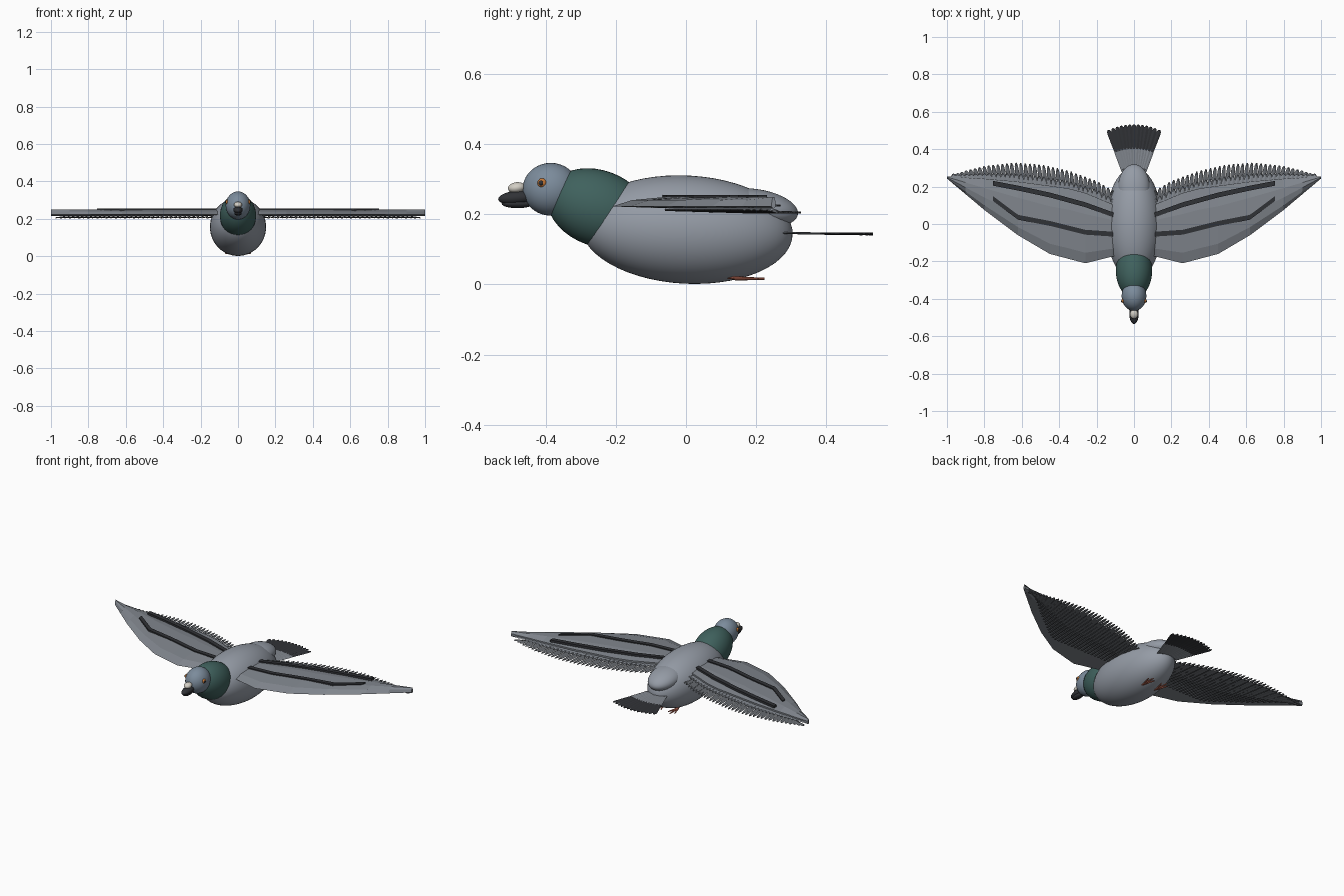
import bpy, bmesh, math
from mathutils import Vector, Matrix

if "Cube" in bpy.data.objects:
    bpy.data.objects.remove(bpy.data.objects["Cube"])


def mat(name, r, g, b):
    m = bpy.data.materials.new(name)
    m.diffuse_color = (r, g, b, 1)
    m.use_nodes = True
    m.node_tree.nodes["Principled BSDF"].inputs["Base Color"].default_value = m.diffuse_color
    return m


GREY = mat("body_grey", .30, .33, .38)
HEAD = mat("head_grey", .20, .26, .33)
NECK = mat("neck_green", .05, .12, .11)
WING = mat("wing_grey", .22, .24, .27)
QUILL = mat("feather_grey", .13, .14, .155)
DARK = mat("dark_band", .03, .032, .037)
CERE = mat("cere_pale", .65, .62, .56)
IRIS = mat("iris_orange", .6, .2, .04)
FOOT = mat("foot_red", .55, .16, .10)


def finish(bm, name, m, smooth=True, mirror=False):
    bmesh.ops.recalc_face_normals(bm, faces=bm.faces)
    me = bpy.data.meshes.new(name)
    bm.to_mesh(me)
    bm.free()
    for p in me.polygons:
        p.use_smooth = smooth
    me.materials.append(m)
    ob = bpy.data.objects.new(name, me)
    bpy.context.collection.objects.link(ob)
    if mirror:
        mod = ob.modifiers.new("mirror", 'MIRROR')
        mod.use_bisect_axis[0] = False
        mod.use_mirror_merge = False
    return ob


def ellipsoid(name, loc, size, m, tilt=0, mirror=False, seg=40):
    bm = bmesh.new()
    mx = (Matrix.Translation(loc) @ Matrix.Rotation(math.radians(tilt), 4, 'X')
          @ Matrix.Diagonal((*size, 1)) @ Matrix.Rotation(math.pi / 2, 4, 'X'))
    bmesh.ops.create_uvsphere(bm, u_segments=seg, v_segments=seg // 2, radius=1, matrix=mx)
    return finish(bm, name, m, True, mirror)


def table(pts, x):
    """Linear interpolation through (x, y) pairs."""
    for (x0, y0), (x1, y1) in zip(pts, pts[1:]):
        if x <= x1:
            return y0 + (y1 - y0) * (x - x0) / (x1 - x0)
    return pts[-1][1]


def feather(bm, root, tip, w, thick=.004, w0=.6):
    """Thin round-tipped vane with a raised shaft."""
    root, tip = Vector(root), Vector(tip)
    d = tip - root
    side = Vector((d.y, -d.x, 0)).normalized()
    up = Vector((0, 0, thick))
    rows = []
    for t, k in ((0, w0), (.4, .9), (.85, 1), (.95, .75), (1, .3)):
        c = root + d * t
        rows.append([bm.verts.new(p) for p in
                     (c - side * w * k, c + up * .7, c + side * w * k, c - up * .7)])
    for a, b in zip(rows, rows[1:]):
        for i in range(4):
            bm.faces.new((a[i], a[(i + 1) % 4], b[(i + 1) % 4], b[i]))
    bm.faces.new(rows[0])
    bm.faces.new(rows[-1])


# Body, rump, neck and head
ellipsoid("body", (0, .002, .156), (.15, .302, .154), GREY, -3, seg=56)
ellipsoid("rump", (0, .195, .217), (.085, .125, .055), GREY, -8)
ellipsoid("neck", (0, -.25, .217), (.097, .15, .108), NECK, -20)
ellipsoid("head", (0, -.385, .271), (.066, .08, .075), HEAD)

# Beak, cere and eyes
ellipsoid("upper_beak", (0, -.48, .247), (.025, .055, .02), DARK, 5, seg=24)
ellipsoid("lower_beak", (0, -.48, .23), (.02, .045, .013), DARK, 0, seg=24)
ellipsoid("cere", (0, -.482, .275), (.022, .025, .016), CERE, 8, seg=24)
ellipsoid("iris", (.058, -.41, .289), (.009, .013, .013), IRIS, 0, True, 20)
ellipsoid("pupil", (.065, -.413, .289), (.005, .007, .007), DARK, 0, True, 16)

# Wing panel: lens-like cross-section swept along the span
LEAD = [(.05, -.16), (.12, -.175), (.26, -.21), (.45, -.16), (.62, -.06), (.8, .075), (1, .243)]
TRAIL = [(.05, .07), (.2, .15), (.35, .19), (.6, .225), (.8, .242), (1, .255)]
TIPS = [(.1, .17), (.2, .23), (.35, .285), (.5, .318), (.64, .328), (.8, .31), (.9, .285), (1, .25)]
bm = bmesh.new()
rows = []
for x in (.05, .12, .26, .35, .45, .62, .8, .9, 1):
    a, b = table(LEAD, x), table(TRAIL, x)
    prof = ((0, .222), (.15, .240), (.4, .249), (.7, .249), (1, .236), (1, .222), (.5, .216))
    rows.append([bm.verts.new((x, a + (b - a) * t, z)) for t, z in prof])
for a, b in zip(rows, rows[1:]):
    for i in range(7):
        bm.faces.new((a[i], a[(i + 1) % 7], b[(i + 1) % 7], b[i]))
bm.faces.new(rows[0])
bm.faces.new(rows[-1])
finish(bm, "wing_panel", WING, False, True)

# Flight feathers under the panel, covert feathers closer in
bm, cov = bmesh.new(), bmesh.new()
n = 36
for i in range(n):
    x = .115 + (.975 - .115) * i / (n - 1)
    y = table(TIPS, x)
    lead = table(LEAD, x)
    xr = x - .02 - .03 * x
    feather(bm, (xr, max(-.06, lead + .03), .212), (x, y, .204 + .001 * (i % 2)), .0115)
    yc = table(TRAIL, x)
    feather(cov, (xr, lead + (yc - lead) * .4, .232), (x, yc + (y - yc) * .4, .224), .0125)
finish(bm, "flight_feathers", QUILL, False, True)
finish(cov, "covert_feathers", WING, False, True)


def strip(name, pts, w, z):
    """Dark bar running along the wing."""
    bm = bmesh.new()
    rows = [[bm.verts.new((x, y + s * w, z + h)) for s, h in
             ((-1, -.008), (1, -.008), (1, .005), (-1, .005))] for x, y in pts]
    for a, b in zip(rows, rows[1:]):
        for i in range(4):
            bm.faces.new((a[i], a[(i + 1) % 4], b[(i + 1) % 4], b[i]))
    bm.faces.new(rows[0])
    bm.faces.new(rows[-1])
    finish(bm, name, DARK, False, True)


strip("front_wing_bar", ((.1, -.055), (.26, -.044), (.45, .003), (.62, .036), (.755, .137)), .013, .250)
strip("rear_wing_bar", ((.1, .045), (.26, .103), (.45, .155), (.62, .192), (.755, .218)), .013, .249)

# Tail fan: grey bases, dark ends
base, ends = bmesh.new(), bmesh.new()
n = 13
for i in range(n):
    u = 2 * i / (n - 1) - 1
    r = Vector((u * .035, .22, .147))
    t = Vector((u * .137, .533 - .03 * u * u, .143 + .001 * (i % 2)))
    feather(base, r, r.lerp(t, .66), .011)
    feather(ends, r.lerp(t, .58), t, .0125, .0045, .75)
finish(base, "tail_feathers", WING, False)
finish(ends, "tail_band", DARK, False)

# Tucked feet: short leg and three toes each
bm = bmesh.new()
for a, b, r in (((.04, .08, .03), (.045, .15, .017), .009),
                ((.045, .14, .017), (.025, .205, .016), .006),
                ((.045, .14, .017), (.047, .223, .016), .006),
                ((.045, .14, .017), (.068, .205, .016), .006)):
    a, b = Vector(a), Vector(b)
    d = b - a
    mx = Matrix.Translation((a + b) / 2) @ d.to_track_quat('Z', 'Y').to_matrix().to_4x4()
    bmesh.ops.create_cone(bm, cap_ends=True, segments=10, radius1=r, radius2=r * .5,
                          depth=d.length, matrix=mx)
finish(bm, "feet", FOOT, False, True)
